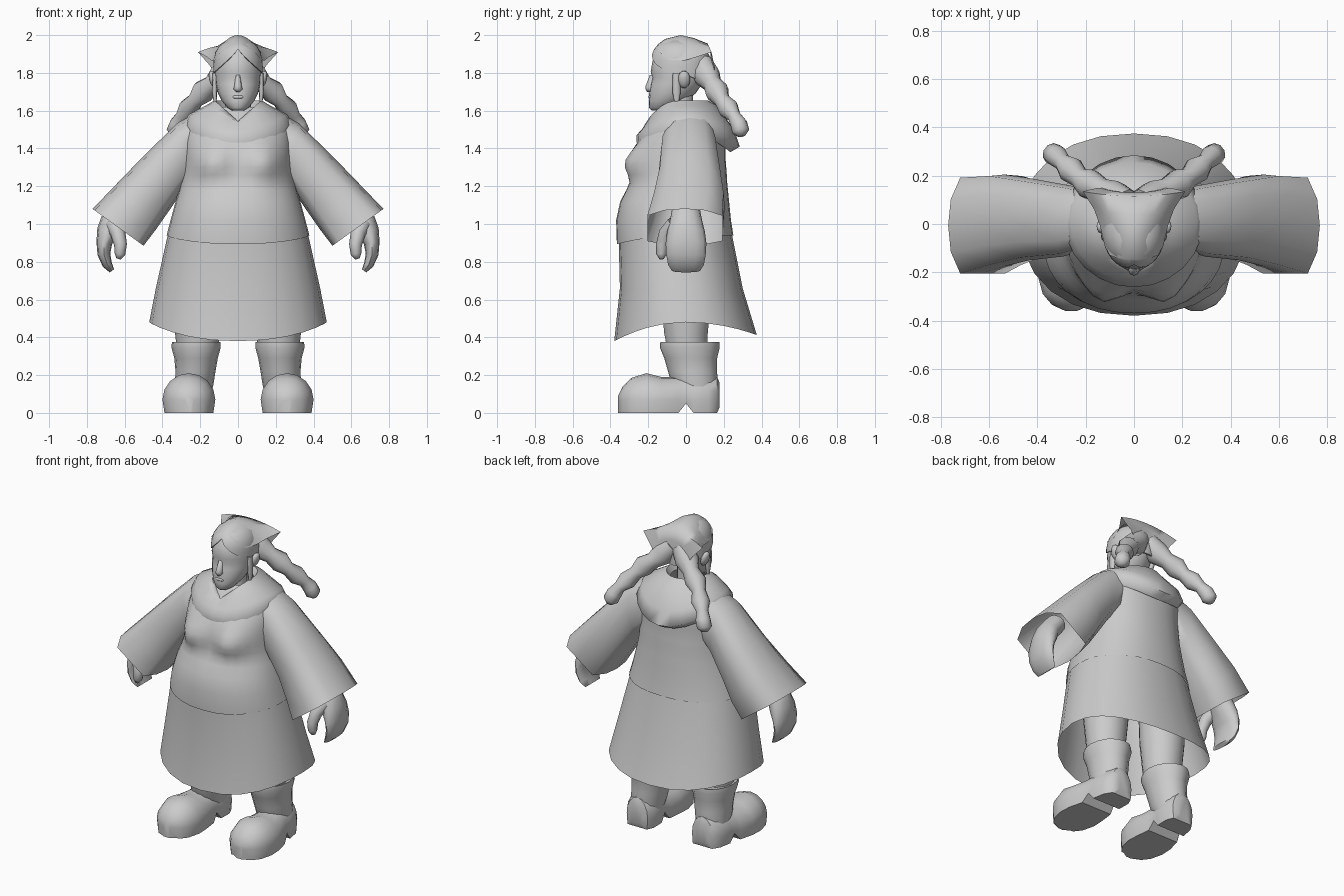
import bpy, bmesh, math
from mathutils import Vector as V

grey = bpy.data.materials.new("plain_grey")
grey.diffuse_color = (0.6, 0.6, 0.6, 1)


def spow(c, p):
    return math.copysign(abs(c) ** p, c)


def ring(c, u, v, n=16, p=1.0):
    """Closed (super)ellipse around c with half axes u and v."""
    c, u, v = V(c), V(u), V(v)
    return [c + u * spow(math.cos(t), p) + v * spow(math.sin(t), p)
            for t in (2 * math.pi * i / n for i in range(n))]


def level(z, rx, yf, yb, n=24, p=0.9):
    """Horizontal ring from its half width, front y and back y."""
    return ring((0, (yf + yb) / 2, z), (rx, 0, 0), (0, (yb - yf) / 2, 0), n, p)


def loft(name, rings, caps=(True, True), closed=True, angle=50):
    bm = bmesh.new()
    rows = [[bm.verts.new(p) for p in r] for r in rings]
    n = len(rows[0])
    for a, b in zip(rows, rows[1:]):
        for i in range(n if closed else n - 1):
            j = (i + 1) % n
            bm.faces.new((a[i], a[j], b[j], b[i]))
    if caps[0]:
        bm.faces.new(rows[0][::-1])
    if caps[1]:
        bm.faces.new(rows[-1])
    bmesh.ops.recalc_face_normals(bm, faces=bm.faces)
    me = bpy.data.meshes.new(name)
    bm.to_mesh(me)
    bm.free()
    me.materials.append(grey)
    ob = bpy.data.objects.new(name, me)
    bpy.context.collection.objects.link(ob)
    bpy.ops.object.select_all(action='DESELECT')
    ob.select_set(True)
    bpy.context.view_layer.objects.active = ob
    bpy.ops.object.shade_smooth_by_angle(angle=math.radians(angle))
    return ob


def tube(name, path, side, n=10, caps=(True, True)):
    """Tube through (x, y, z, radius along side, radius across)."""
    pts = [V(p[:3]) for p in path]
    out = []
    for i, p in enumerate(path):
        d = pts[min(i + 1, len(pts) - 1)] - pts[max(i - 1, 0)]
        u = V(side) - d * (V(side).dot(d) / d.dot(d))
        u.normalize()
        out.append(ring(pts[i], u * p[3], d.cross(u).normalized() * p[4], n))
    return loft(name, out, caps, angle=70)


def ball(name, c, r, tilt=0):
    rows = []
    for k in range(1, 8):
        a = math.pi * k / 8
        rows.append(ring((0, 0, -r[2] * math.cos(a)), (r[0] * math.sin(a), 0, 0),
                         (0, r[1] * math.sin(a), 0), 12))
    ob = loft(name, rows, angle=80)
    ob.location = c
    ob.rotation_euler = (0, tilt, 0)
    return ob


def mirrored(rings, s):
    return [[V((p.x * s, p.y, p.z)) for p in r] for r in rings]


# skirt with a wavy open hem
skirt = [level(*a) for a in ((0.48, 0.47, -0.38, 0.375), (0.66, 0.435, -0.35, 0.30),
                             (0.95, 0.37, -0.357, 0.242))]
for p in skirt[0]:
    p.z -= (0.10 if p.y < 0 else 0.07) * (p.y / 0.38) ** 2
loft("skirt", skirt, (False, False))

# tunic top with bust
tunic = [level(*a, 32) for a in (
    (0.94, 0.378, -0.366, 0.251), (1.02, 0.357, -0.37, 0.238), (1.12, 0.33, -0.348, 0.228),
    (1.18, 0.312, -0.315, 0.222), (1.22, 0.302, -0.293, 0.218), (1.26, 0.296, -0.28, 0.216),
    (1.30, 0.291, -0.272, 0.213), (1.34, 0.288, -0.268, 0.21), (1.38, 0.287, -0.265, 0.21),
    (1.43, 0.286, -0.255, 0.21), (1.5, 0.28, -0.215, 0.2), (1.56, 0.25, -0.17, 0.17),
    (1.62, 0.14, -0.12, 0.11))]
for r in tunic:
    for p in r:
        if p.y < -0.05:
            p.y -= 0.075 * math.exp(-((abs(p.x) - 0.14) / 0.095) ** 2 - ((p.z - 1.32) / 0.085) ** 2)
for p in tunic[0]:
    if p.y < 0:
        p.z -= 0.045 * (p.y / 0.36) ** 2
loft("tunic", tunic, (False, False), angle=75)

# draped cowl: front falls in a V, back hangs low
cowl = []
for z, rx, yf, yb, df, db in ((1.48, 0.275, -0.262, 0.235, 0.05, 0.10),
                              (1.53, 0.288, -0.262, 0.285, 0.06, 0.12),
                              (1.58, 0.262, -0.235, 0.255, 0.08, 0.08),
                              (1.63, 0.165, -0.20, 0.16, 0.09, 0.0),
                              (1.655, 0.125, -0.175, 0.115, 0.11, 0.0),
                              (1.62, 0.10, -0.14, 0.09, 0.10, 0.0)):
    r = level(z, rx, yf, yb, 24, 1)
    for p in r:
        front = 1 - abs(p.x) / rx if z > 1.6 else (p.y / yf) ** 2
        p.z -= df * front if p.y < 0 else db * (p.y / yb) ** 2
    cowl.append(r)
loft("cowl", cowl, (False, False), angle=75)

# neck and head
loft("neck", [ring((0, -0.03, z), (r, 0, 0), (0, r, 0), 14)
              for z, r in ((1.48, 0.09), (1.58, 0.07), (1.70, 0.07))])
loft("head", [level(*a, 20, 1) for a in (
    (1.60, 0.03, -0.18, -0.11), (1.615, 0.055, -0.195, -0.06), (1.65, 0.085, -0.197, 0.0),
    (1.69, 0.105, -0.195, 0.05), (1.74, 0.118, -0.188, 0.085), (1.775, 0.121, -0.178, 0.1),
    (1.805, 0.124, -0.187, 0.11), (1.86, 0.120, -0.178, 0.11), (1.91, 0.10, -0.155, 0.10),
    (1.95, 0.07, -0.11, 0.08))], angle=80)
loft("nose", [ring((0, y, z), (w, 0, 0), (0, 0.025, 0), 8) for z, w, y in
              ((1.70, 0.012, -0.182), (1.715, 0.024, -0.190), (1.73, 0.02, -0.189),
               (1.79, 0.012, -0.166))], angle=80)
ball("lips", (0, -0.188, 1.672), (0.032, 0.012, 0.01))

# parted hair shell: lower edge arches over the forehead
hair = []
for f in (-0.05, 0, 0.2, 0.4, 0.6, 0.8, 0.95):
    r = []
    for i in range(32):
        a = 2 * math.pi * i / 32
        c = math.cos(a)
        edge = 1.925 - 0.125 * min(1, abs(math.sin(a))) ** 0.9 if c > 0 else 1.80 + 0.06 * c
        z = edge + (1.98 - edge) * max(f, 0)
        k = (1 - max(0, (z - 1.83) / 0.15) ** 2.5) ** 0.4 * (0.93 if f < 0 else 1)
        r.append(V((0.131 * k * math.sin(a), -0.03 - 0.162 * k * c, z)))
    hair.append(r)
loft("hair", hair, (False, True), angle=70)

# ears, side locks, braids
for s, side in ((1, "left"), (-1, "right")):
    ball("ear_" + side, (s * 0.13, -0.01, 1.765), (0.022, 0.032, 0.048), s * 0.3)
    tube("side_lock_" + side, [(s * 0.120, -0.05, 1.80, .014, .02), (s * 0.124, -0.05, 1.7, .013, .022),
                               (s * 0.12, -0.05, 1.62, .006, .008)], (1, 0, 0), 8)
    tube("braid_" + side, [(s * x, y, z, r, r) for x, y, z, r in (
        (.03, .085, 1.85, .06), (.085, .11, 1.785, .072), (.135, .14, 1.74, .05),
        (.185, .165, 1.70, .064), (.225, .19, 1.655, .042), (.262, .225, 1.61, .056),
        (.295, .255, 1.57, .036), (.318, .28, 1.53, .045), (.335, .29, 1.49, .046),
        (.34, .295, 1.465, .02))], (0, 1, 0), 10)

# kerchief with two flared points
rows = []
for y, w, edge, mid in ((-0.13, 0.10, 1.90, 1.95), (-0.09, 0.122, 1.87, 1.98),
                        (-0.01, 0.14, 1.865, 2.0), (0.06, 0.165, 1.885, 1.985),
                        (0.135, 0.212, 1.91, 1.955), (0.15, 0.15, 1.84, 1.90),
                        (0.15, 0.10, 1.76, 1.80)):
    rows.append([V((w * k / 6, y - 0.02 * (1 - (k / 6) ** 2),
                    edge + (mid - edge) * (1 - abs(k / 6) ** 2.0))) for k in range(-6, 7)])
loft("kerchief", rows, (False, False), closed=False, angle=70)

# half outline of the angular cuff, mirrored to a full ring
half = [(1, 0), (.92, .55), (.63, 1), (0, 1), (-.75, 1), (-.95, .5), (-1, 0)]
cuff = half + [(a, -b) for a, b in half[-2:0:-1]]

# sleeves, hands, legs and boots, built for each side
for s, side in ((1, "left"), (-1, "right")):
    sleeve = []
    for (tx, tz), (bx, bz), yf, yb, k in (((.22, 1.59), (.20, 1.26), -.11, .15, 0),
                                          ((.32, 1.535), (.27, 1.21), -.135, .165, .3),
                                          ((.50, 1.36), (.365, 1.07), -.15, .19, .4),
                                          ((.64, 1.215), (.435, .97), -.175, .205, .7),
                                          ((.77, 1.08), (.50, .885), -.205, .192, 1)):
        c, u, v = (V(((tx + bx) / 2, (yf + yb) / 2, (tz + bz) / 2)),
                   V(((tx - bx) / 2, 0, (tz - bz) / 2)), V((0, (yb - yf) / 2, 0)))
        sleeve.append([q * (1 - k) + (c + u * a + v * b) * k
                       for q, (a, b) in zip(ring(c, u, v, 12, .8), cuff)])
    loft("sleeve_" + side, mirrored(sleeve, s), (True, False), angle=70)
    # curled mitten hand with thumb
    tube("hand_" + side, [(s * x, y, z, w, t) for x, y, z, w, t in (
        (.60, 0, 1.10, .07, .06), (.665, 0, 1.02, .085, .062), (.69, 0, .96, .10, .058),
        (.708, 0, .90, .108, .042), (.71, 0, .84, .105, .034), (.692, 0, .785, .095, .026),
        (.668, 0, .752, .075, .014))], (0, 1, 0), 12)
    tube("thumb_" + side, [(s * x, y, z, r, r) for x, y, z, r in (
        (.66, -.06, 1.0, .045), (.635, -.105, .95, .04), (.622, -.125, .89, .034),
        (.625, -.13, .84, .028), (.632, -.13, .815, .012))], (0, 1, 0), 8)

    loft("leg_" + side, [ring((s * 0.215, y, z), (r, 0, 0), (0, r, 0), 14)
                         for z, r, y in ((.30, .105, .01), (.42, .118, 0), (.6, .135, 0), (.75, .14, 0))])
    # boot shaft with thick rim
    loft("boot_shaft_" + side, [ring((s * x, y, z), (w, 0, 0), (0, d, 0), 16) for x, y, z, w, d in (
        (.235, .06, .09, .09, .10), (.232, .045, .15, .102, .122), (.225, .035, .22, .106, .13),
        (.222, .025, .29, .115, .14), (.222, .02, .345, .13, .158), (.222, .02, .375, .128, .156),
        (.222, .02, .365, .105, .125))], angle=45)
    # rounded foot, flat sole with an arch in front of the heel
    foot = []
    for y, w, top, bot in ((-.36, .025, .09, 0), (-.335, .08, .14, 0), (-.29, .118, .185, 0),
                           (-.21, .14, .21, 0), (-.13, .136, .19, 0), (-.04, .118, .19, 0),
                           (0.0, .107, .20, .05), (.04, .107, .2, 0), (.12, .10, .2, 0),
                           (.165, .075, .19, 0), (.178, .04, .16, .03)):
        r = ring((0.26 - 0.1 * max(0, y + 0.1), y, 0.07), (w, 0, 0), (0, 0, top - 0.07), 16)
        for p in r:
            p.z = max(p.z, bot) if p.z > 0.06 else bot
        foot.append(r)
    loft("boot_foot_" + side, mirrored(foot, s), angle=40)
